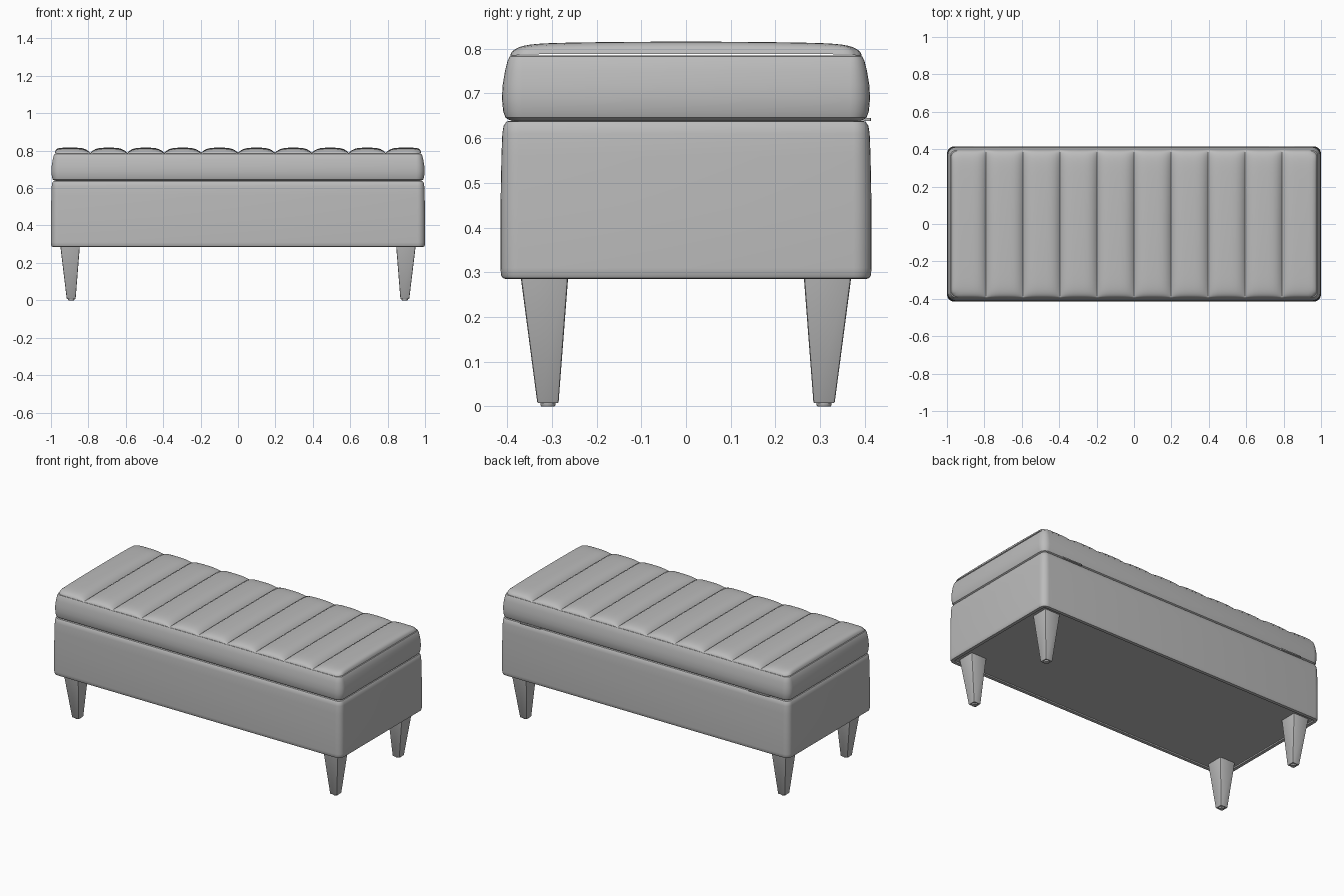
import bpy, bmesh, math

default = bpy.data.objects.get("Cube")
if default:
    bpy.data.objects.remove(default, do_unlink=True)

grey = bpy.data.materials.new("grey upholstery")
grey.use_nodes = True
grey.diffuse_color = (0.5, 0.5, 0.5, 1)
grey.node_tree.nodes["Principled BSDF"].inputs["Base Color"].default_value = (0.5, 0.5, 0.5, 1)


def finish(bm, name, angle=35):
    """Turn a bmesh into a shaded object."""
    bmesh.ops.recalc_face_normals(bm, faces=bm.faces)
    mesh = bpy.data.meshes.new(name)
    bm.to_mesh(mesh)
    bm.free()
    mesh.materials.append(grey)
    obj = bpy.data.objects.new(name, mesh)
    bpy.context.collection.objects.link(obj)
    bpy.ops.object.select_all(action="DESELECT")
    obj.select_set(True)
    bpy.context.view_layer.objects.active = obj
    bpy.ops.object.shade_smooth_by_angle(angle=math.radians(angle))
    return obj


def ring(cx, cy, hx, hy, r, steps=6):
    """Points of a rounded rectangle, counter-clockwise."""
    points = []
    for quarter, (sx, sy) in enumerate([(1, 1), (-1, 1), (-1, -1), (1, -1)]):
        for i in range(steps + 1):
            a = math.pi / 2 * (quarter + i / steps)
            points.append((cx + sx * (hx - r) + r * math.cos(a),
                           cy + sy * (hy - r) + r * math.sin(a)))
    return points


def loft(name, sections, steps=6):
    """Skin rounded rectangles (cx, cy, hx, hy, r, z) and cap both ends."""
    bm = bmesh.new()
    rings = [[bm.verts.new((x, y, s[5])) for x, y in ring(*s[:5], steps)] for s in sections]
    for a, b in zip(rings, rings[1:]):
        for i in range(len(a)):
            j = (i + 1) % len(a)
            bm.faces.new((a[i], a[j], b[j], b[i]))
    bm.faces.new(rings[0][::-1])
    bm.faces.new(rings[-1])
    return finish(bm, name)


def body(name, hx, hy, r, profile):
    """Centred upholstered block from (inset, z) pairs."""
    return loft(name, [(0, 0, hx - d, hy - d, max(r - d, 0.006), z) for d, z in profile])


# Storage box with rounded edges and a shallow recess underneath
body("storage_box", 1.0, 0.415, 0.04, [
    (0.025, 0.295), (0.025, 0.287), (0.012, 0.285), (0.005, 0.287), (0.001, 0.294),
    (0, 0.31), (0, 0.45), (0.002, 0.56), (0.004, 0.61), (0.007, 0.628),
    (0.013, 0.637), (0.022, 0.639)])

# Bulging side band of the lid
body("lid_band", 0.998, 0.412, 0.045, [
    (0.03, 0.636), (0.014, 0.642), (0.008, 0.646), (0.003, 0.66), (0, 0.69),
    (0.002, 0.72), (0.007, 0.75), (0.013, 0.774), (0.018, 0.783), (0.024, 0.785)])

# Channel-stitched top of the lid
HX, HY, R, BASE, SEAM = 0.979, 0.393, 0.04, 0.784, 0.79
PANELS, SEG_X, SEG_Y = 10, 12, 40
PITCH = 2 * SEAM / (PANELS - 2)
edges = [-HX] + [-SEAM + PITCH * i for i in range(PANELS - 1)] + [HX]


def corner_round(x, y):
    """Pull square corners onto the rounded outline."""
    dx, dy = abs(x) - (HX - R), abs(y) - (HY - R)
    if dx > 0 and dy > 0:
        k = max(dx, dy) / math.hypot(dx, dy)
        x = math.copysign(HX - R + dx * k, x)
        y = math.copysign(HY - R + dy * k, y)
    return x, y


columns = []
for p in range(PANELS):
    for i in range(SEG_X + (p == PANELS - 1)):
        u = math.sin(math.pi / 2 * (2 * i / SEG_X - 1))
        x = (edges[p] + edges[p + 1] + u * (edges[p + 1] - edges[p])) / 2
        outer = (p == 0 and u < 0) or (p == PANELS - 1 and u > 0)
        columns.append((x, (1 - u ** 8) ** 0.5 if outer else 1 - u ** 4))

bm = bmesh.new()
grid = []
for x, puff in columns:
    col = []
    for j in range(SEG_Y + 1):
        v = math.sin(math.pi / 2 * (2 * j / SEG_Y - 1))
        rise = (1 - v ** 14) ** 0.5
        z = BASE + rise * (0.004 + 0.023 * puff + 0.005 * puff * (1 - v * v))
        col.append(bm.verts.new((*corner_round(x, v * HY), z)))
    grid.append(col)
for a, b in zip(grid, grid[1:]):
    for j in range(SEG_Y):
        bm.faces.new((a[j], b[j], b[j + 1], a[j + 1]))
finish(bm, "channel_top", 42)

# Tapered legs with small glides
for sy, depth in ((-1, "front"), (1, "back")):
    for sx, side in ((1, "left"), (-1, "right")):
        loft(f"{depth}_{side}_leg", [
            (sx * 0.892, sy * 0.309, 0.022, 0.022, 0.003, 0.007),
            (sx * 0.892, sy * 0.309, 0.024, 0.024, 0.004, 0.010),
            (sx * 0.898, sy * 0.317, 0.053, 0.054, 0.006, 0.298)], 2)
        loft(f"{depth}_{side}_glide", [
            (sx * 0.892, sy * 0.309, 0.015, 0.015, 0.0149, 0),
            (sx * 0.892, sy * 0.309, 0.017, 0.017, 0.0169, 0.003),
            (sx * 0.892, sy * 0.309, 0.017, 0.017, 0.0169, 0.009)], 4)

# Flat hinges in the gap behind the lid
for sx, side in ((1, "left"), (-1, "right")):
    loft(f"{side}_hinge", [
        (sx * 0.79, 0.39, 0.07, 0.024, 0.004, 0.638),
        (sx * 0.79, 0.39, 0.07, 0.024, 0.004, 0.645)], 2)
